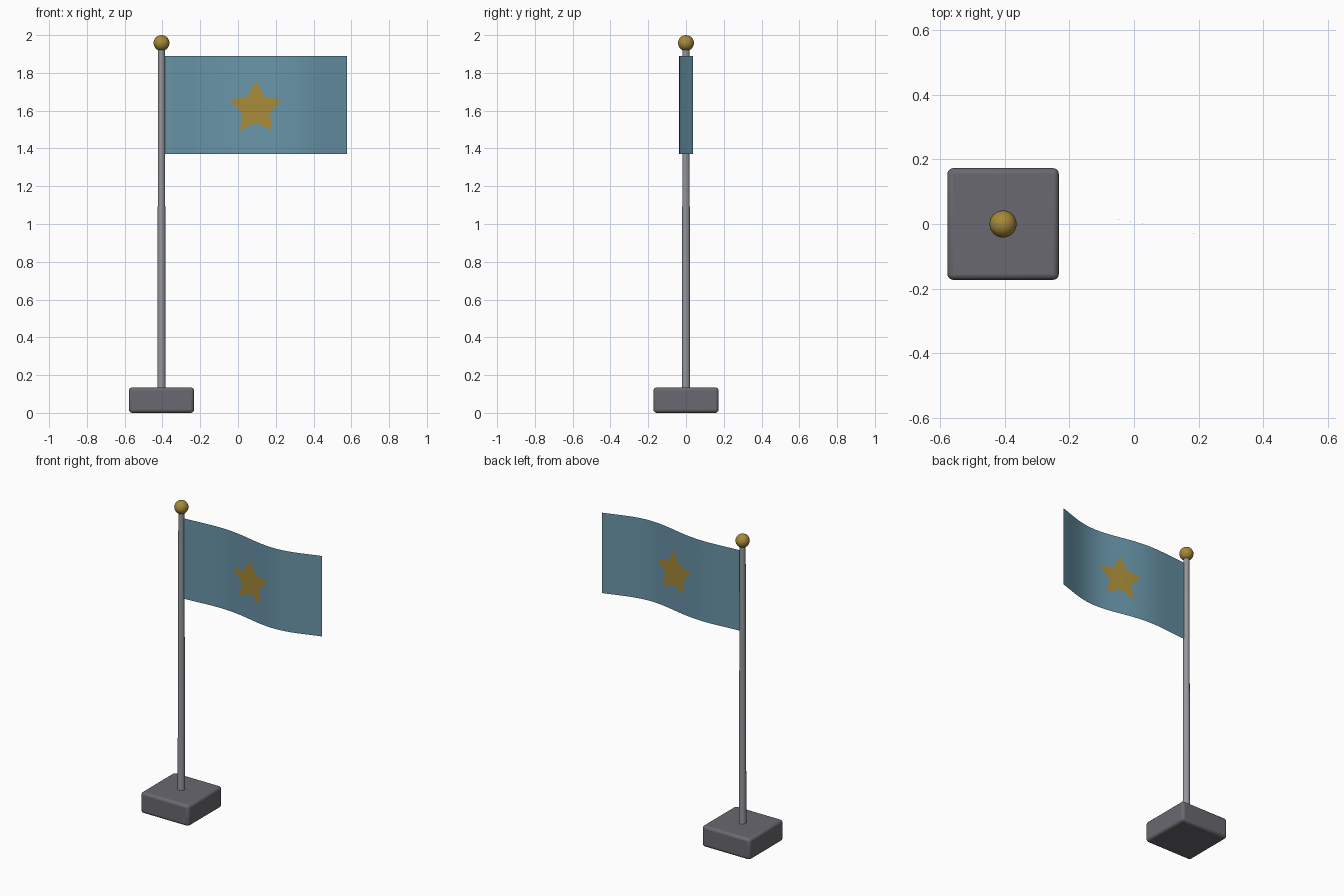
import bpy, bmesh, math
from mathutils import Vector

if "Cube" in bpy.data.objects:
    bpy.data.objects.remove(bpy.data.objects["Cube"])

POLE_X = -0.405


def material(name, rgb):
    m = bpy.data.materials.new(name)
    m.diffuse_color = (*rgb, 1)
    m.use_nodes = True
    m.node_tree.nodes["Principled BSDF"].inputs["Base Color"].default_value = m.diffuse_color
    return m


def finish(obj, name, mat):
    obj.name = name
    obj.data.materials.append(mat)
    bpy.ops.object.shade_smooth_by_angle(angle=math.radians(40))
    return obj


gold = material("gold", (0.38, 0.25, 0.04))
cloth = material("blue_cloth", (0.14, 0.30, 0.39))
metal = material("pole_grey", (0.30, 0.31, 0.33))
stone = material("base_grey", (0.14, 0.14, 0.16))

# Base block with rounded edges
bpy.ops.mesh.primitive_cube_add(size=1, location=(POLE_X, 0, 0.0675))
base = bpy.context.object
base.scale = (0.345, 0.345, 0.135)
bpy.ops.object.transform_apply(location=False, rotation=False, scale=True)
bevel = base.modifiers.new("rounded", 'BEVEL')
bevel.width = 0.017
bevel.segments = 3
finish(base, "base", stone)

# Slightly tapered pole
bpy.ops.mesh.primitive_cone_add(vertices=20, radius1=0.022, radius2=0.018,
                                depth=1.83, location=(POLE_X, 0, 1.025))
finish(bpy.context.object, "pole", metal)

# Ball on top
bpy.ops.mesh.primitive_uv_sphere_add(segments=24, ring_count=14, radius=0.042,
                                     location=(POLE_X, 0, 1.958))
finish(bpy.context.object, "finial_ball", gold)

# Flag: flat strip of columns, star outline cut in, then waved
X0, X1, Z0, Z1, COLS = -0.39, 0.577, 1.37, 1.89, 40
bm = bmesh.new()
rows = [[bm.verts.new((X0 + (X1 - X0) * i / COLS, 0, z)) for i in range(COLS + 1)]
        for z in (Z0, Z1)]
for i in range(COLS):
    bm.faces.new((rows[0][i], rows[0][i + 1], rows[1][i + 1], rows[1][i]))

# Star emblem outline
centre = Vector((0.095, 0, 1.612))
star = []
for i in range(10):
    r, a = (0.145, 0.078)[i % 2], math.pi / 2 + i * math.pi / 5
    star.append(centre + Vector((r * math.cos(a), 0, r * math.sin(a))))
for a, b in zip(star, star[1:] + star[:1]):
    near = [f for f in bm.faces if abs(f.calc_center_median().x - centre.x) < 0.17]
    geom = set(near)
    for f in near:
        geom.update(f.edges)
        geom.update(f.verts)
    d = b - a
    bmesh.ops.bisect_plane(bm, geom=list(geom), dist=1e-5, plane_co=a,
                           plane_no=Vector((d.z, 0, -d.x)).normalized())


def in_star(p):
    inside = False
    for a, b in zip(star, star[1:] + star[:1]):
        if (a.z > p.z) != (b.z > p.z):
            if p.x < a.x + (p.z - a.z) * (b.x - a.x) / (b.z - a.z):
                inside = not inside
    return inside


for f in bm.faces:
    f.material_index = int(in_star(f.calc_center_median()))
    f.smooth = True

# Wave growing toward the free end
for v in bm.verts:
    u = (v.co.x - X0) / (X1 - X0)
    v.co.y = 0.05 * (0.15 + 0.85 * u) * math.sin(7.1 * u)

mesh = bpy.data.meshes.new("flag")
bm.to_mesh(mesh)
bm.free()
mesh.materials.append(cloth)
mesh.materials.append(gold)
flag = bpy.data.objects.new("flag", mesh)
bpy.context.collection.objects.link(flag)
